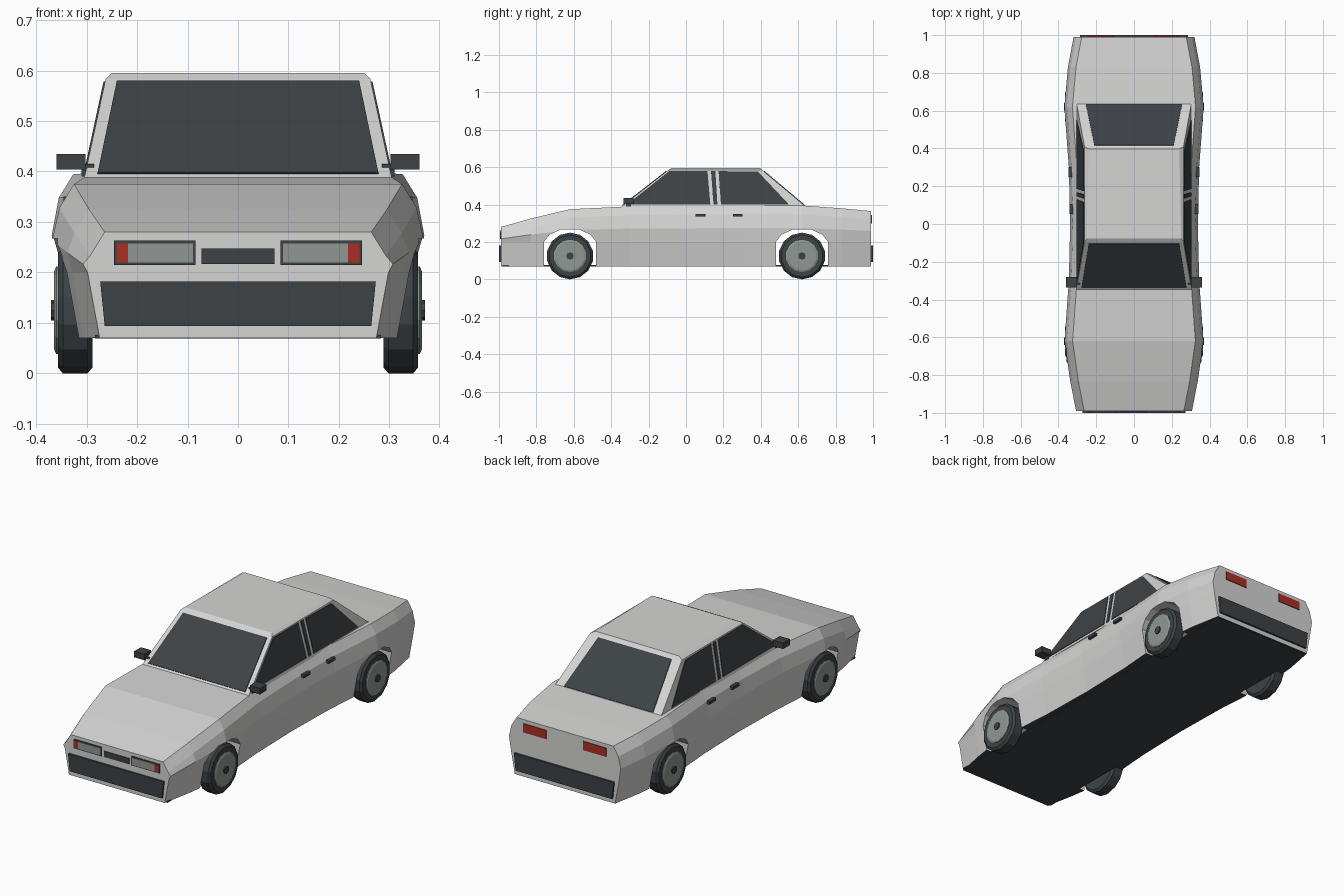
import bpy, bmesh
from math import sin, cos, pi
from mathutils import Vector

cube = bpy.data.objects.get("Cube")
if cube:
    bpy.data.objects.remove(cube, do_unlink=True)


def material(name, rgb):
    m = bpy.data.materials.new(name)
    m.use_nodes = True
    col = (*rgb, 1)
    m.diffuse_color = col
    bsdf = next(n for n in m.node_tree.nodes if n.type == 'BSDF_PRINCIPLED')
    bsdf.inputs["Base Color"].default_value = col
    return m


PAINT = material("pale grey paint", (0.66, 0.66, 0.655))
DARK = material("dark trim", (0.047, 0.055, 0.061))
SILVER = material("silver grey", (0.28, 0.315, 0.29))
RED = material("lamp red", (0.4, 0.028, 0.018))


def loft(name, rings, *mats):
    """Skin a list of equal closed rings and cap both ends."""
    bm = bmesh.new()
    loops = [[bm.verts.new(p) for p in ring] for ring in rings]
    n = len(loops[0])
    for a, b in zip(loops, loops[1:]):
        for i in range(n):
            j = (i + 1) % n
            bm.faces.new((a[i], a[j], b[j], b[i]))
    bm.faces.new(loops[0])
    bm.faces.new(loops[-1])
    bmesh.ops.recalc_face_normals(bm, faces=bm.faces)
    me = bpy.data.meshes.new(name)
    bm.to_mesh(me)
    bm.free()
    for m in mats:
        me.materials.append(m)
    ob = bpy.data.objects.new(name, me)
    bpy.context.collection.objects.link(ob)
    return ob


def plate(name, pts, out, mat, sink=None):
    """Flat polygon raised by 'out' from the surface and sunk slightly into it."""
    out = Vector(out)
    sink = out * 0.5 if sink is None else Vector(sink)
    pts = [Vector(p) for p in pts]
    return loft(name, [[p - sink for p in pts], [p + out for p in pts]], mat)


def flip(pts, s):
    return [(s * x, y, z) for x, y, z in pts]


SIDES = (("left", 1), ("right", -1))
FLOOR = 0.07

# Body shell: (y, half width, top height)
stations = [(-0.99, 0.307, 0.28), (-0.83, 0.338, 0.325), (-0.62, 0.368, 0.375),
            (-0.3, 0.345, 0.39), (0, 0.338, 0.393), (0.3, 0.345, 0.396),
            (0.62, 0.369, 0.395), (0.83, 0.35, 0.38), (0.99, 0.32, 0.365)]


def section(y, w, top):
    crease = top - 0.047
    half = [(w - 0.033, y, FLOOR), (w - 0.009, y, 0.2), (w, y, (0.2 + crease) / 2),
            (w - 0.014, y, crease), (w - 0.043, y, top)]
    return half + flip(half[::-1], -1)


body = loft("body", [section(*s) for s in stations], PAINT, DARK)
for f in body.data.polygons:
    if all(body.data.vertices[v].co.z < FLOOR + 0.01 for v in f.vertices):
        f.material_index = 1

# Wheel arches cut through the body
arch = [(-0.14, 0), (-0.14, 0.2), (-0.11, 0.238), (-0.05, 0.267)]
arch += [(-y, z) for y, z in arch[::-1]]
for axle in (-0.62, 0.62):
    cutter = loft("arch_cutter", [[(x, axle + y, z) for y, z in arch] for x in (-0.5, 0.5)], PAINT)
    cutter.hide_render = True
    mod = body.modifiers.new("arch", 'BOOLEAN')
    mod.operation = 'DIFFERENCE'
    mod.solver = 'EXACT'
    mod.object = cutter
    bpy.context.view_layer.objects.active = body
    bpy.ops.object.modifier_apply(modifier=mod.name)
    bpy.data.objects.remove(cutter, do_unlink=True)

# Floor pan running between the wheels
plate("floor_pan", [(x, y, FLOOR) for x, y in ((-0.283, -0.98), (0.283, -0.98), (0.283, 0.98), (-0.283, 0.98))],
      (0, 0, -0.001), DARK, (0, 0, -0.006))

# Cabin
BASE, SHOULDER = 0.385, 0.584
BASE_X, SHOULDER_X = 0.305, 0.262
FRONT = (-0.35, -0.095)
BACK = (0.645, 0.408)


def box_ring(xf, xb, yf, yb, z):
    return [(-xf, yf, z), (xf, yf, z), (xb, yb, z), (-xb, yb, z)]


loft("cabin", [box_ring(BASE_X, BASE_X, FRONT[0], BACK[0], BASE),
               box_ring(SHOULDER_X, SHOULDER_X, FRONT[1], BACK[1], SHOULDER),
               box_ring(0.25, 0.24, -0.078, 0.398, 0.595)], PAINT)


def along(a, b, z):
    return a + (b - a) * (z - BASE) / (SHOULDER - BASE)


# Windscreen and rear window
for name, ends, wide, narrow, out in (("windscreen", FRONT, 0.278, 0.24, (0, -0.0025, 0.003)),
                                      ("rear_window", BACK, 0.255, 0.21, (0, 0.0025, 0.003))):
    lo, hi = 0.395, 0.577
    yl, yh = along(*ends, lo), along(*ends, hi)
    plate(name, [(-wide, yl, lo), (wide, yl, lo), (narrow, yh, hi), (-narrow, yh, hi)], out, DARK)

# Side windows and the dark strip on the door pillar
side_glass = {
    "front_side_window": [(-0.315, 0.4), (0.13, 0.4), (0.115, 0.578), (-0.09, 0.578)],
    "pillar_strip": [(0.147, 0.4), (0.168, 0.4), (0.157, 0.578), (0.134, 0.578)],
    "rear_side_window": [(0.187, 0.4), (0.55, 0.4), (0.385, 0.575), (0.174, 0.578)],
}
for label, s in SIDES:
    for name, outline in side_glass.items():
        pts = [(along(BASE_X, SHOULDER_X, z), y, z) for y, z in outline]
        plate(f"{label}_{name}", flip(pts, s), (s * 0.003, 0, 0.0007), DARK)


def box(name, x, y, z, mat):
    return loft(name, [[(a, y[0], z[0]), (a, y[1], z[0]), (a, y[1], z[1]), (a, y[0], z[1])] for a in x], mat)


# Mirrors, handles and lamps on both sides
for label, s in SIDES:
    def sided(name, x, y, z, mat):
        box(f"{label}_{name}", (s * x[0], s * x[1]), y, z, mat)

    sided("mirror", (0.302, 0.36), (-0.335, -0.28), (0.404, 0.435), DARK)
    sided("mirror_arm", (0.285, 0.31), (-0.32, -0.295), (0.39, 0.415), DARK)
    sided("front_handle", (0.32, 0.342), (0.052, 0.105), (0.335, 0.35), DARK)
    sided("rear_handle", (0.32, 0.346), (0.25, 0.303), (0.335, 0.35), DARK)
    sided("headlamp_frame", (0.084, 0.246), (-0.993, -0.985), (0.215, 0.263), DARK)
    sided("headlamp", (0.089, 0.218), (-0.995, -0.987), (0.22, 0.257), SILVER)
    sided("indicator", (0.218, 0.241), (-0.995, -0.987), (0.22, 0.257), RED)
    sided("tail_lamp", (0.105, 0.237), (0.986, 0.994), (0.3, 0.345), RED)

# Grille and bumpers
box("grille", (-0.072, 0.072), (-0.994, -0.986), (0.217, 0.247), DARK)
for name, y, d, w in (("front_bumper", -0.99, -0.01, 0.273), ("rear_bumper", 0.99, 0.01, 0.285)):
    plate(name, [(-w, y, 0.182), (w, y, 0.182), (w - 0.009, y, 0.094), (0.009 - w, y, 0.094)], (0, d, 0), DARK)


# Wheels
def turned(name, profile, s, y, mat, sides=14):
    rings = [[(s * x, y + r * sin(2 * pi * i / sides), 0.125 + r * cos(2 * pi * i / sides))
              for i in range(sides)] for x, r in profile]
    loft(name, rings, mat)


for label, s in SIDES:
    for end, y in (("front", -0.62), ("rear", 0.62)):
        name = f"{end}_{label}"
        turned(name + "_tyre", [(0.288, 0.113), (0.298, 0.125), (0.347, 0.125), (0.357, 0.113)], s, y, DARK)
        turned(name + "_rim", [(0.35, 0.087), (0.36, 0.087), (0.364, 0.078)], s, y, SILVER)
        turned(name + "_hub", [(0.355, 0.02), (0.37, 0.02)], s, y, DARK, 8)
